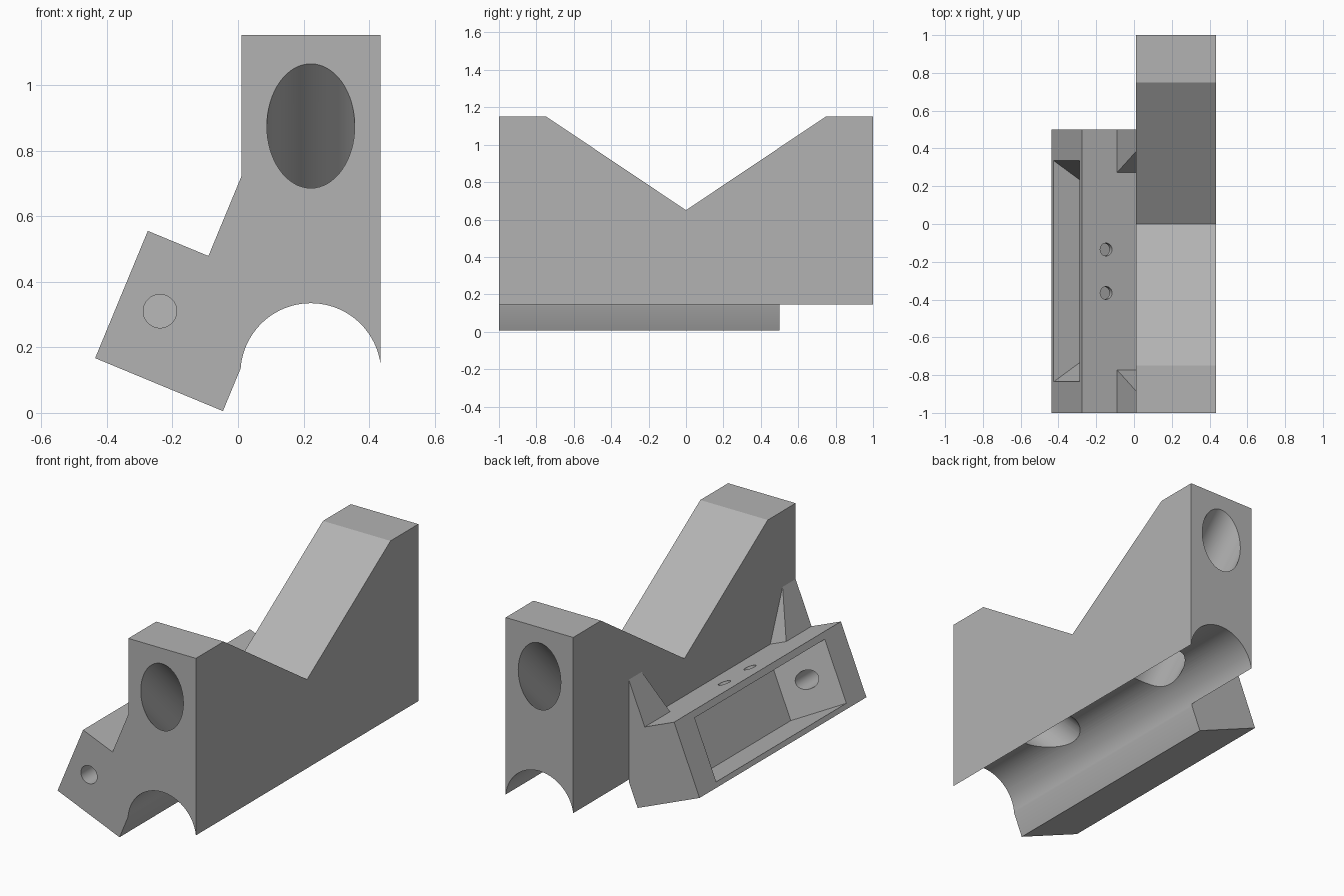
import bpy, bmesh
from math import radians
from mathutils import Matrix, Vector

cube = bpy.data.objects.get("Cube")
if cube:
    bpy.data.objects.remove(cube, do_unlink=True)

grey = bpy.data.materials.new("plain grey")
grey.use_nodes = True
colour = (0.45, 0.45, 0.45, 1)
grey.diffuse_color = colour
grey.node_tree.nodes["Principled BSDF"].inputs["Base Color"].default_value = colour

# Tilted frame of the side arm: local x points into the arm, local z out of its top
ARM = Matrix.Translation((-0.275, 0, 0.555)) @ Matrix.Rotation(radians(22.5), 4, 'Y')


def make_object(name, bm):
    bmesh.ops.recalc_face_normals(bm, faces=bm.faces)
    mesh = bpy.data.meshes.new(name)
    bm.to_mesh(mesh)
    bm.free()
    mesh.materials.append(grey)
    obj = bpy.data.objects.new(name, mesh)
    bpy.context.collection.objects.link(obj)
    return obj


def prism(name, profile, start, end, place, matrix=Matrix()):
    """Extrude a 2D profile; place(a, b, w) puts a profile point in space."""
    bm = bmesh.new()
    base = bm.faces.new([bm.verts.new(matrix @ Vector(place(a, b, start))) for a, b in profile])
    top = bmesh.ops.extrude_face_region(bm, geom=[base])["geom"]
    a, b = profile[0]
    shift = matrix @ Vector(place(a, b, end)) - matrix @ Vector(place(a, b, start))
    bmesh.ops.translate(bm, vec=shift, verts=[v for v in top if isinstance(v, bmesh.types.BMVert)])
    return make_object(name, bm)


def rod(name, start, end, radius, matrix=Matrix(), sides=64):
    """Cylinder between two points."""
    p, q = matrix @ Vector(start), matrix @ Vector(end)
    turn = (q - p).to_track_quat('Z', 'Y').to_matrix().to_4x4()
    bm = bmesh.new()
    bmesh.ops.create_cone(bm, cap_ends=True, segments=sides, radius1=radius, radius2=radius,
                          depth=(q - p).length, matrix=Matrix.Translation((p + q) / 2) @ turn)
    return make_object(name, bm)


def along_x(a, b, w):
    return (w, a, b)


def along_y(a, b, w):
    return (a, w, b)


def along_z(a, b, w):
    return (b, a, w)


# Main block with the V notch in its top
body = prism("clamp_body", [(-1, 0.14), (1, 0.14), (1, 1.152), (0.75, 1.152), (0, 0.65),
                            (-0.75, 1.152), (-1, 1.152)], 0.01, 0.435, along_x)

# Tilted square arm and its two tapering gussets
arm = prism("side_arm", [(0, 0), (0.422, 0), (0.422, -0.42), (0, -0.42)], -1, 0.5, along_y, ARM)
gussets = []
for name, outer, sign in (("front_gusset", -1, 1), ("rear_gusset", 0.5, -1)):
    shape = [(0, -0.03), (0, 0.262), (0.117, 0.262), (0.228, 0), (0.228, -0.03)]
    gussets.append(prism(name, [(outer + sign * y, v) for y, v in shape], 0.2, 0.33, along_x, ARM))

# Cutters: round channel below, slanted bores, arm pocket and small holes
channel = rod("channel_cutter", (0.222, -1.2, 0.12), (0.222, 1.2, 0.12), 0.2145, sides=96)
bores = [rod("bore_cutter", (0.222, s * 1.3, 1.175), (0.222, s * 0.125, 0), 0.134) for s in (-1, 1)]
pocket = prism("pocket_cutter", [(-0.869, -0.05), (-0.665, 0.25), (0.165, 0.25), (0.369, -0.05)],
               -0.392, -0.037, along_z, ARM)
front_hole = rod("front_hole_cutter", (0.128, -1.1, -0.212), (0.128, -0.65, -0.212), 0.051, ARM)
screw_holes = [rod("screw_hole_cutter", (0.138, y, 0.05), (0.138, y, -0.1), 0.034, ARM, 32)
               for y in (-0.135, -0.365)]

# Combine everything into one solid
bpy.context.view_layer.objects.active = body
steps = [(o, 'UNION') for o in [arm] + gussets]
steps += [(o, 'DIFFERENCE') for o in [channel, pocket, front_hole] + bores + screw_holes]
for other, operation in steps:
    mod = body.modifiers.new(other.name, 'BOOLEAN')
    mod.operation = operation
    mod.solver = 'EXACT'
    mod.object = other
    bpy.ops.object.modifier_apply(modifier=mod.name)
    bpy.data.objects.remove(other, do_unlink=True)

# Smooth round walls, crisp edges
bpy.ops.object.select_all(action='DESELECT')
body.select_set(True)
bpy.ops.object.shade_smooth_by_angle(angle=radians(20))
